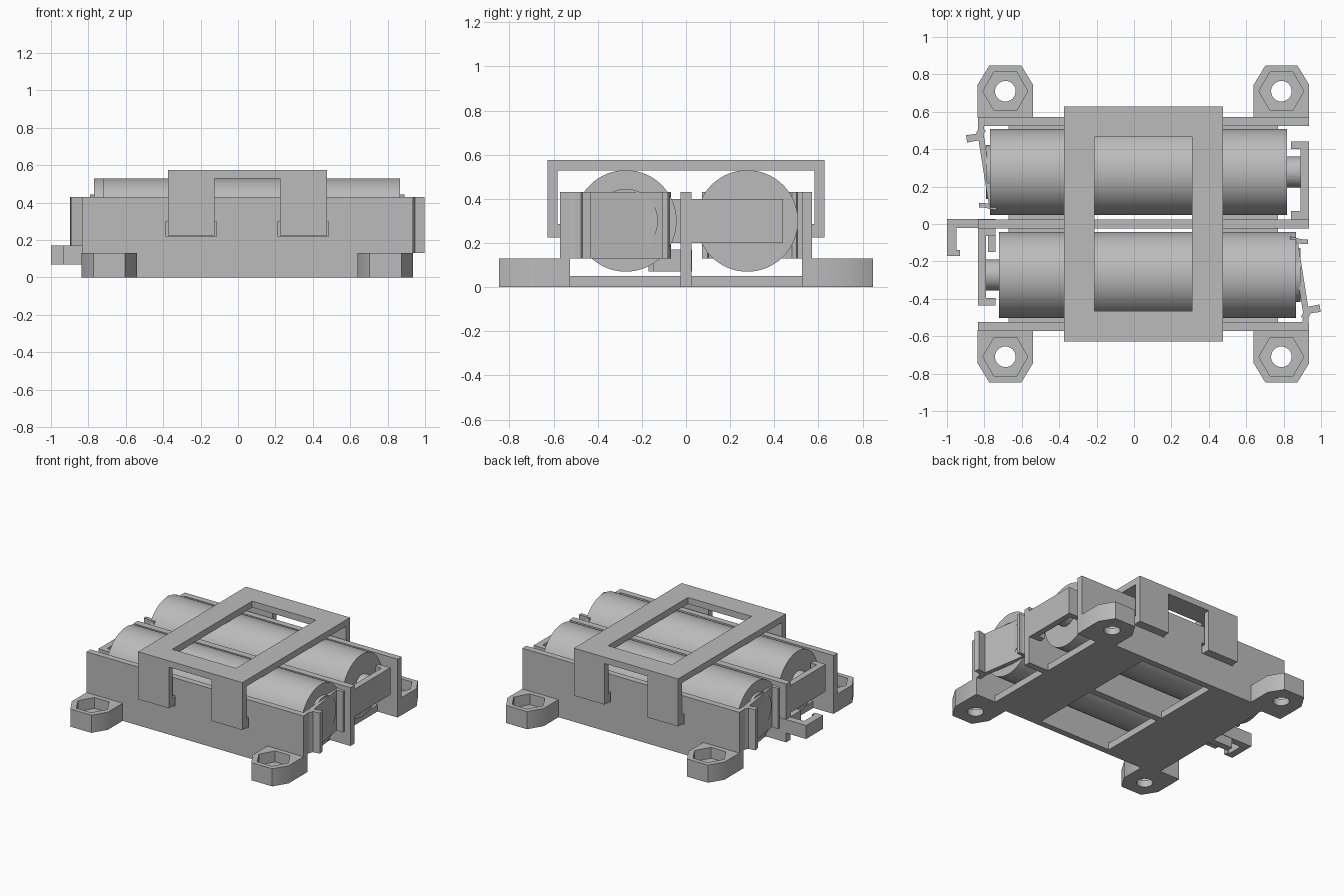
import bpy, bmesh, math
from mathutils import Vector, Matrix

cube = bpy.data.objects.get("Cube")
if cube:
    bpy.data.objects.remove(cube, do_unlink=True)

grey = bpy.data.materials.new("plain grey")
grey.use_nodes = True
COL = (0.5, 0.5, 0.5, 1)
grey.diffuse_color = COL
grey.node_tree.nodes["Principled BSDF"].inputs["Base Color"].default_value = COL

WALL_TOP, PANEL_LOW = 0.43, 0.13
MID_X, MID_Y = 0.05, 0.0025      # centre of the half-turn symmetry


def finish(name, bm):
    bmesh.ops.recalc_face_normals(bm, faces=bm.faces[:])
    me = bpy.data.meshes.new(name)
    bm.to_mesh(me)
    bm.free()
    me.materials.append(grey)
    ob = bpy.data.objects.new(name, me)
    bpy.context.collection.objects.link(ob)
    return ob


def box(name, x, y, z):
    bm = bmesh.new()
    size = Matrix.Diagonal((x[1] - x[0], y[1] - y[0], z[1] - z[0], 1))
    centre = Matrix.Translation((sum(x) / 2, sum(y) / 2, sum(z) / 2))
    bmesh.ops.create_cube(bm, size=1, matrix=centre @ size)
    return finish(name, bm)


def prism(name, pts, z0, z1):
    bm = bmesh.new()
    face = bm.faces.new([bm.verts.new((px, py, z0)) for px, py in pts])
    new = bmesh.ops.extrude_face_region(bm, geom=[face])["geom"]
    bmesh.ops.translate(bm, vec=(0, 0, z1 - z0),
                        verts=[v for v in new if isinstance(v, bmesh.types.BMVert)])
    return finish(name, bm)


def ribbon(name, pts, width, z0, z1):
    """Bent strip of constant thickness, standing upright."""
    p = [Vector(q) for q in pts]
    left, right = [], []
    for i, q in enumerate(p):
        d = (p[min(i + 1, len(p) - 1)] - p[max(i - 1, 0)]).normalized()
        n = Vector((-d.y, d.x)) * width / 2
        left.append(q + n)
        right.append(q - n)
    return prism(name, left + right[::-1], z0, z1)


def rod(name, x0, x1, y, z, r):
    bm = bmesh.new()
    m = Matrix.Translation(((x0 + x1) / 2, y, z)) @ Matrix.Rotation(math.pi / 2, 4, 'Y')
    bmesh.ops.create_cone(bm, cap_ends=True, segments=64, radius1=r, radius2=r,
                          depth=abs(x1 - x0), matrix=m)
    return finish(name, bm)


def ngon(cx, cy, r, n):
    return [(cx + r * math.cos(math.tau * i / n), cy + r * math.sin(math.tau * i / n))
            for i in range(n)]


def cut(ob, cutter):
    mod = ob.modifiers.new("cut", 'BOOLEAN')
    mod.operation, mod.solver, mod.object = 'DIFFERENCE', 'EXACT', cutter
    bpy.context.view_layer.objects.active = ob
    bpy.ops.object.modifier_apply(modifier="cut")
    bpy.data.objects.remove(cutter, do_unlink=True)


def smooth(ob):
    bpy.ops.object.select_all(action='DESELECT')
    ob.select_set(True)
    bpy.context.view_layer.objects.active = ob
    bpy.ops.object.shade_smooth_by_angle(angle=math.radians(35))


def span(a, b, s):
    return (min(a * s, b * s), max(a * s, b * s))


# Tray: floor at both ends, open in the middle, and a dividing wall
box("floor_right", (-0.67, -0.22), (-0.53, 0.53), (0, 0.05))
box("floor_left", (0.37, 0.77), (-0.53, 0.53), (0, 0.05))
box("centre_wall", (-0.835, 0.935), (-0.025, 0.025), (0, WALL_TOP))

LEGS = ((-0.375, -0.125), (0.225, 0.475))
for s, side in ((-1, "front"), (1, "back")):
    # Side wall with notches for the clip teeth
    wall = box(side + "_wall", (-0.835, 0.935), span(0.525, 0.572, s), (0, WALL_TOP))
    for a, b in LEGS:
        cut(wall, box("cutter", (a - 0.01, b + 0.01), span(0.545, 0.6, s), (0.22, 0.3)))

    # Mounting feet with a nut pocket and a screw hole
    for cx, end in ((-0.688, "right"), (0.788, "left")):
        cy = 0.71 * s
        outline = [(-0.148, -0.14), (0.148, -0.14), (0.148, 0.035),
                   (0.085, 0.138), (-0.085, 0.138), (-0.148, 0.035)]
        foot = prism(f"{side}_{end}_foot", [(cx + u, cy + v * s) for u, v in outline],
                     0, PANEL_LOW)
        cut(foot, prism("cutter", ngon(cx, cy, 0.12, 6), 0.05, 0.2))
        cut(foot, prism("cutter", ngon(cx, cy, 0.055, 32), -0.1, 0.1))
        smooth(foot)

    # Clip legs with inward teeth
    for (a, b), end in zip(LEGS, ("right", "left")):
        box(f"{side}_{end}_clip_leg", (a, b), span(0.582, 0.628, s), (0.225, 0.54))
        box(f"{side}_{end}_clip_tooth", (a, b), span(0.55, 0.59, s), (0.225, 0.285))

# Clip top with its window
clip = box("clip_top", (-0.375, 0.475), (-0.628, 0.628), (0.528, 0.575))
cut(clip, box("cutter", (-0.21, 0.31), (-0.465, 0.465), (0.5, 0.6)))

# End hardware, repeated with a half turn
SPRING = ((-0.815, 0.56), (-0.82, 0.48), (-0.76, 0.1))
CURL = ((-0.83, 0.1), (-0.8, 0.1), (-0.735, 0.085))
TAB = ((-0.81, 0.51), (-0.835, 0.465), (-0.895, 0.455))
for s, name in ((1, "back"), (-1, "front")):
    def turn(pts):
        return [(MID_X + s * (px - MID_X), MID_Y + s * (py - MID_Y)) for px, py in pts]

    def block(label, x, y, z):
        (x0, y0), (x1, y1) = turn([(x[0], y[0]), (x[1], y[1])])
        box(f"{name}_{label}", sorted((x0, x1)), sorted((y0, y1)), z)

    # Springy end plate with curled end and finger tab
    ribbon(name + "_spring_plate", turn(SPRING), 0.032, PANEL_LOW, WALL_TOP)
    ribbon(name + "_spring_curl", turn(CURL), 0.025, PANEL_LOW, WALL_TOP)
    ribbon(name + "_spring_tab", turn(TAB), 0.04, PANEL_LOW, WALL_TOP)

    # Fixed contact bracket at the other end
    block("bracket_plate", (0.89, 0.935), (0, 0.44), (0.2, 0.4))
    block("bracket_outer_lip", (0.84, 0.935), (0.4, 0.44), (0.2, 0.4))
    block("bracket_inner_lip", (0.84, 0.935), (0.025, 0.07), (0.2, 0.4))

    # Cell with its positive button and negative contact disc
    cy = MID_Y + s * 0.275
    shift = 0 if s > 0 else 0.048
    cell = rod(name + "_cell", -0.77 + shift, 0.818 + shift, cy, 0.3, 0.23)
    tip = sorted(MID_X + s * (px - MID_X) for px in (0.80, 0.89))
    disc = sorted(MID_X + s * (px - MID_X) for px in (-0.79, -0.76))
    smooth(cell)
    smooth(rod(name + "_cell_button", *tip, cy, 0.3, 0.083))
    smooth(rod(name + "_contact_disc", *disc, cy, 0.3, 0.145))

# Cable hook beside the dividing wall
HOOK_Z = (0.07, 0.17)
box("hook_bar", (-1.0, -0.74), (-0.022, 0.028), HOOK_Z)
box("hook_outer_arm", (-1.0, -0.948), (-0.17, 0), HOOK_Z)
box("hook_outer_toe", (-0.96, -0.93), (-0.17, -0.14), HOOK_Z)
box("hook_middle_arm", (-0.835, -0.79), (-0.15, 0), HOOK_Z)
box("hook_inner_arm", (-0.78, -0.74), (-0.15, 0), HOOK_Z)
